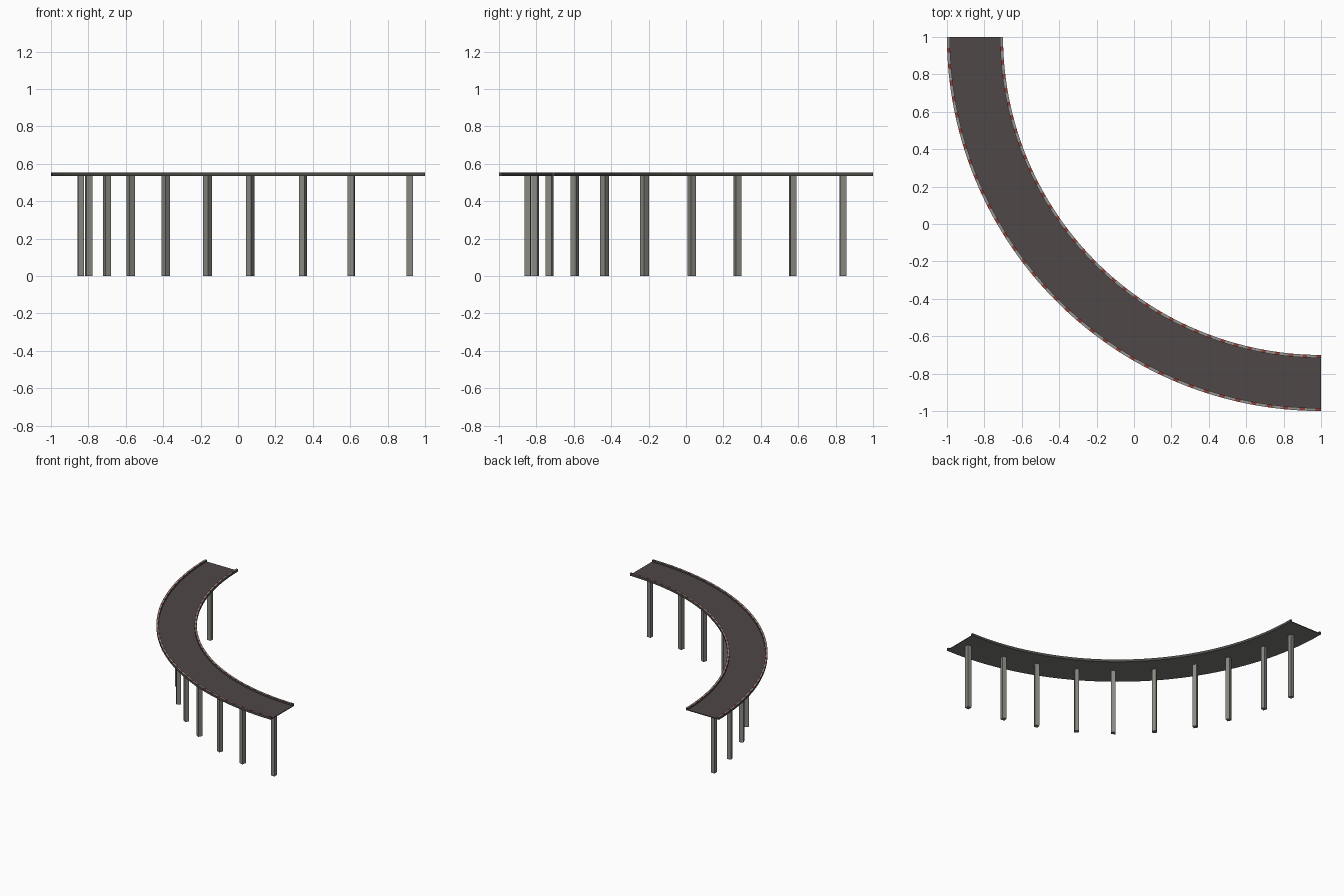
import bpy, bmesh
from math import radians, sin, cos, pi

cube = bpy.data.objects.get("Cube")
if cube:
    bpy.data.objects.remove(cube)


def material(name, rgb):
    m = bpy.data.materials.new(name)
    m.use_nodes = True
    m.diffuse_color = (*rgb, 1)
    m.node_tree.nodes["Principled BSDF"].inputs["Base Color"].default_value = (*rgb, 1)
    return m


ASPHALT = material("asphalt", (0.077, 0.065, 0.063))
BARRIER = material("dark barrier", (0.075, 0.075, 0.066))
PALE = material("pale stripe", (0.30, 0.29, 0.27))
RED = material("red stripe", (0.28, 0.05, 0.04))
CONCRETE = material("concrete", (0.25, 0.245, 0.22))
SOFFIT = material("shaded concrete", (0.19, 0.185, 0.175))

CENTRE = 1.0          # the bend turns about x = y = 1
INNER, OUTER = 1.7, 2.0
BASE, DECK, TOP = 0.535, 0.541, 0.555
STEPS = 108


def polar(r, a, z):
    return (CENTRE - r * cos(a), CENTRE - r * sin(a), z)


def finish(name, bm, mats):
    mesh = bpy.data.meshes.new(name)
    bm.to_mesh(mesh)
    bm.free()
    for m in mats:
        mesh.materials.append(m)
    ob = bpy.data.objects.new(name, mesh)
    bpy.context.collection.objects.link(ob)
    return ob


def sweep(name, profile, mats, rule):
    """Sweep a closed (radius, height) profile round the quarter bend."""
    bm = bmesh.new()
    rings = [[bm.verts.new(polar(r, i / STEPS * pi / 2, z)) for r, z in profile]
             for i in range(STEPS + 1)]
    n = len(profile)
    for i in range(STEPS):
        for j in range(n):
            k = (j + 1) % n
            f = bm.faces.new((rings[i][j], rings[i][k], rings[i + 1][k], rings[i + 1][j]))
            f.material_index = rule(j, i)
    bm.faces.new(rings[0])
    bm.faces.new(rings[-1])
    bmesh.ops.recalc_face_normals(bm, faces=bm.faces)
    return finish(name, bm, mats)


# Road deck: asphalt above, concrete underneath
sweep("road_deck", [(INNER, BASE), (OUTER, BASE), (OUTER, DECK), (INNER, DECK)],
      [ASPHALT, SOFFIT], lambda side, step: 1 if side == 0 else 0)

# Raised edge barriers with a long pale and short red dash along the flat top
for name, edge, d in (("inner_barrier", INNER, 1), ("outer_barrier", OUTER, -1)):
    sweep(name,
          [(edge, DECK), (edge, TOP), (edge + d * 0.016, TOP), (edge + d * 0.016, DECK)],
          [BARRIER, PALE, RED],
          lambda side, step: (2 if step % 3 == 2 else 1) if side == 1 else 0)

# Square pillars turned to follow the bend
for i, deg in enumerate((5, 13.4, 23.1, 31.6, 41.4, 51, 59.6, 69.3, 77.7, 87.5)):
    a = radians(deg)
    bm = bmesh.new()
    bmesh.ops.create_cube(bm, size=1)
    ob = finish(f"pillar_{i + 1}", bm, [CONCRETE])
    ob.scale = (0.033, 0.033, BASE)
    ob.location = polar(1.848, a, BASE / 2)
    ob.rotation_euler.z = a
